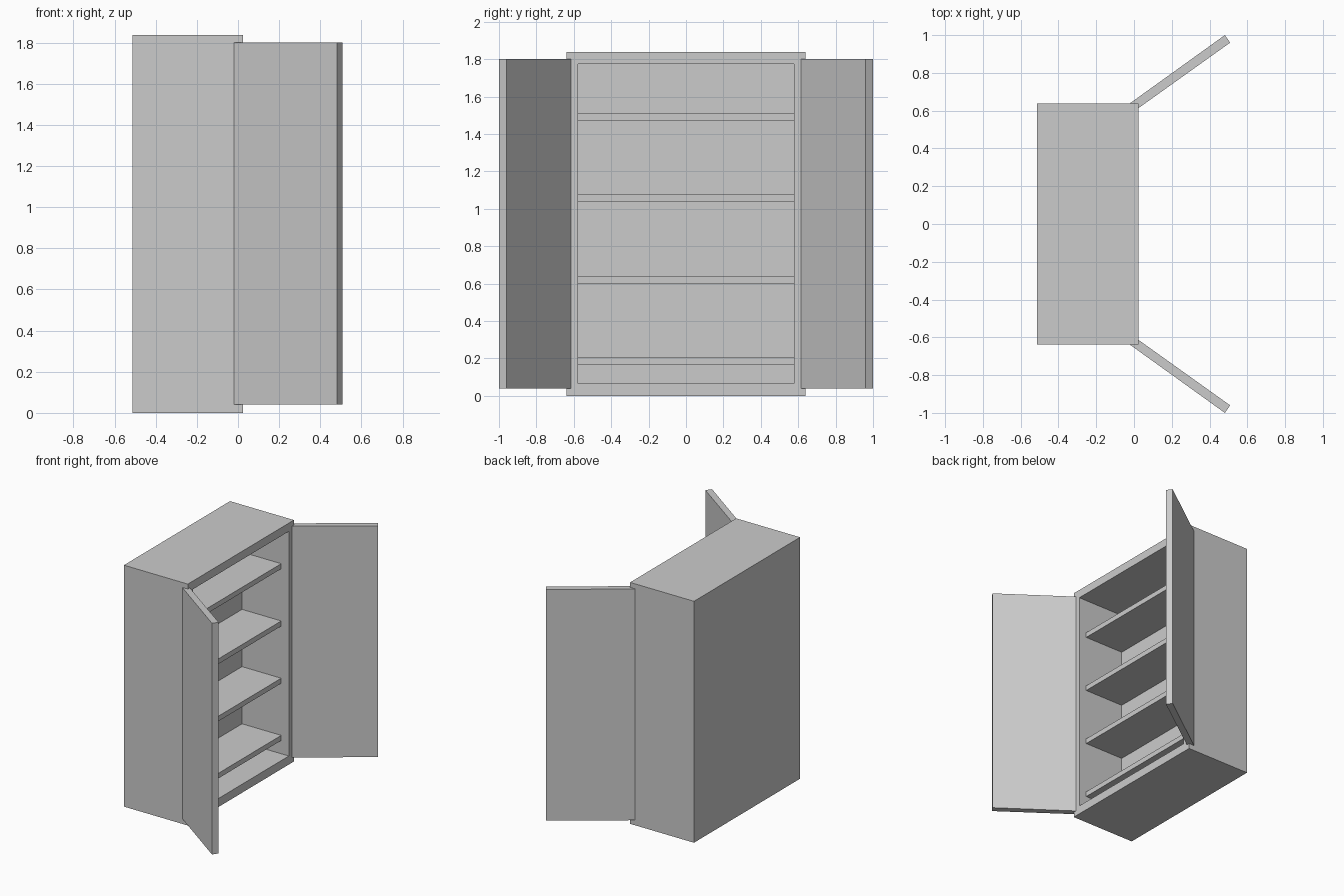
import bpy, bmesh

if "Cube" in bpy.data.objects:
    bpy.data.objects.remove(bpy.data.objects["Cube"])


def prism(name, outline, z0, z1):
    """Extrude a counter-clockwise xy outline from z0 to z1."""
    bm = bmesh.new()
    face = bm.faces.new([bm.verts.new((x, y, z0)) for x, y in outline])
    ext = bmesh.ops.extrude_face_region(bm, geom=[face])
    verts = [v for v in ext["geom"] if isinstance(v, bmesh.types.BMVert)]
    bmesh.ops.translate(bm, vec=(0, 0, z1 - z0), verts=verts)
    bmesh.ops.recalc_face_normals(bm, faces=bm.faces)
    mesh = bpy.data.meshes.new(name)
    bm.to_mesh(mesh)
    bm.free()
    obj = bpy.data.objects.new(name, mesh)
    bpy.context.collection.objects.link(obj)
    return obj


def box(name, x0, x1, y0, y1, z0, z1):
    return prism(name, [(x0, y0), (x1, y0), (x1, y1), (x0, y1)], z0, z1)


BACK, FRONT, HALF, TOP = -0.514, 0.024, 0.638, 1.838
IN_BACK, IN_HALF, IN_Z0, IN_Z1 = -0.37, 0.577, 0.065, 1.775

# Carcass: one solid box with the interior cut out from the +x side
carcass = box("cabinet_carcass", BACK, FRONT, -HALF, HALF, 0, TOP)
cutter = box("interior_cutter", IN_BACK, FRONT + 0.1, -IN_HALF, IN_HALF, IN_Z0, IN_Z1)
cutter.hide_render = True
cutter.hide_set(True)
cut = carcass.modifiers.new("interior", "BOOLEAN")
cut.operation = "DIFFERENCE"
cut.solver = "EXACT"
cut.object = cutter

# Shelves, set back a little from the front opening
for i, top in enumerate((0.205, 0.64, 1.076, 1.512)):
    box(f"shelf_{i + 1}", IN_BACK, -0.04, -IN_HALF, IN_HALF, top - 0.039, top)

# Two doors swung open, mirrored across y
door_outline = [(-0.02, 0.64), (0.009, 0.603), (0.509, 0.96), (0.481, 1.0)]
for side, s in (("left", -1), ("right", 1)):
    prism(f"{side}_door", [(x, s * y) for x, y in door_outline], 0.04, 1.80)
